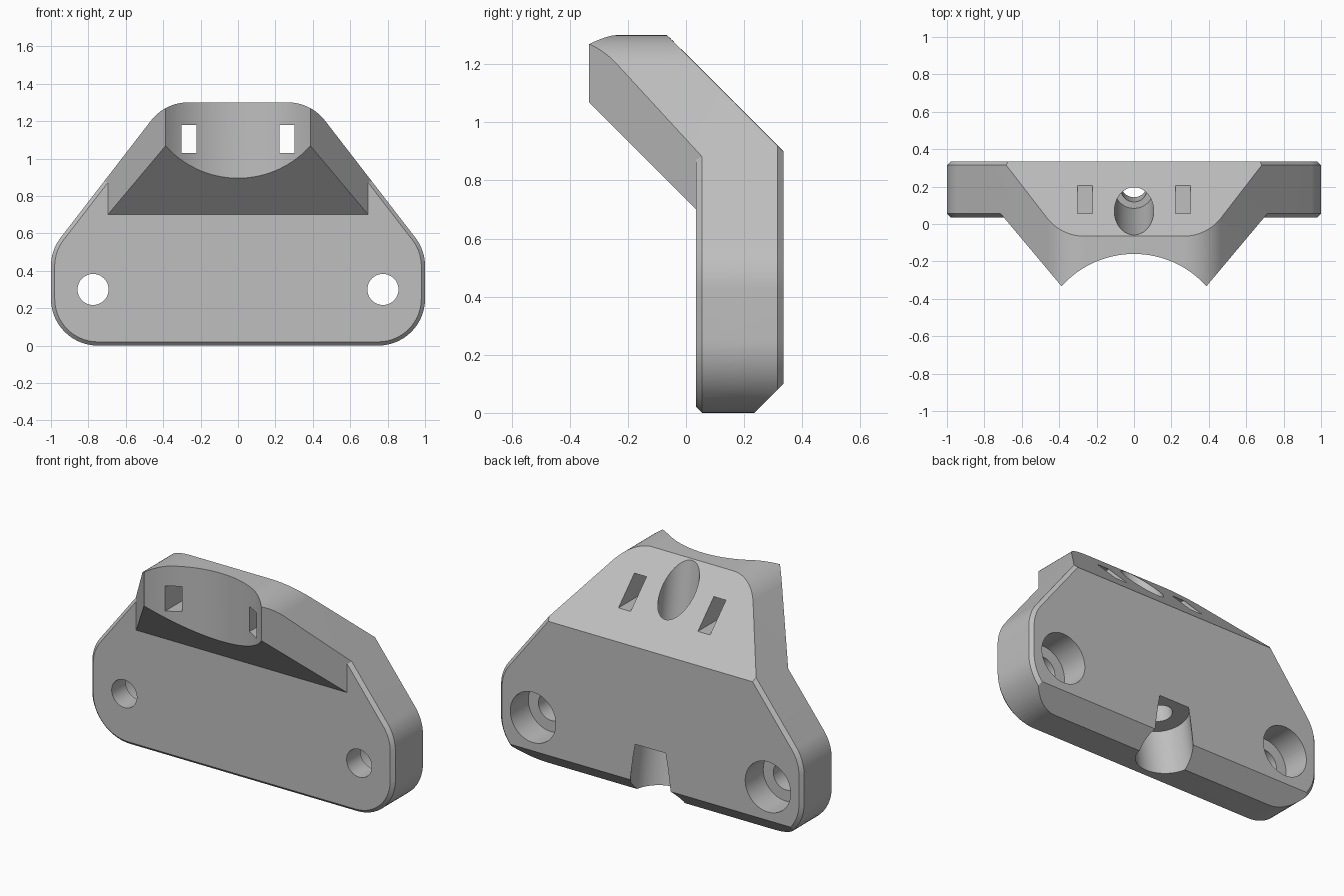
import bpy, bmesh, math
from mathutils import Vector, Matrix

if "Cube" in bpy.data.objects:
    bpy.data.objects.remove(bpy.data.objects["Cube"], do_unlink=True)


def solid(name, rings):
    """Closed solid lofted through rings of equal point count."""
    bm = bmesh.new()
    loops = [[bm.verts.new(p) for p in ring] for ring in rings]
    for a, b in zip(loops, loops[1:]):
        for i in range(len(a)):
            j = (i + 1) % len(a)
            bm.faces.new((a[i], a[j], b[j], b[i]))
    bm.faces.new(loops[0][::-1])
    bm.faces.new(loops[-1])
    bmesh.ops.recalc_face_normals(bm, faces=bm.faces)
    mesh = bpy.data.meshes.new(name)
    bm.to_mesh(mesh)
    bm.free()
    ob = bpy.data.objects.new(name, mesh)
    bpy.context.collection.objects.link(ob)
    return ob


def combine(target, tool, operation="DIFFERENCE"):
    """Apply a boolean and discard the tool."""
    bpy.ops.object.select_all(action="DESELECT")
    bpy.context.view_layer.objects.active = target
    target.select_set(True)
    tool.hide_render = True
    mod = target.modifiers.new("cut", "BOOLEAN")
    mod.operation, mod.object, mod.solver = operation, tool, "EXACT"
    bpy.ops.object.modifier_apply(modifier=mod.name)
    bpy.data.objects.remove(tool, do_unlink=True)


def cylinder(name, radius, start, end, sides=64):
    """Round cutter between two points."""
    start, end = Vector(start), Vector(end)
    turn = (end - start).to_track_quat("Z", "Y")
    circle = [Vector((radius * math.cos(math.tau * i / sides),
                      radius * math.sin(math.tau * i / sides), 0)) for i in range(sides)]
    return solid(name, [[turn @ p + c for p in circle] for c in (start, end)])


def box(name, centre, size, turn=Matrix.Identity(3)):
    signs = ((-1, -1), (1, -1), (1, 1), (-1, 1))
    return solid(name, [[Vector(centre) + turn @ Vector((sx * size[0] / 2, sy * size[1] / 2, sz * size[2] / 2))
                         for sx, sy in signs] for sz in (-1, 1)])


# Front outline: six corners, all rounded with one radius
RADIUS, STEPS = 0.25, 14
half = [Vector((1, 0)), Vector((1, 0.51)), Vector((0.39, 1.30))]
corners = half + [Vector((-p.x, p.y)) for p in reversed(half)]


def outline(y, inset=0.0):
    points = []
    for i, p in enumerate(corners):
        d1 = (p - corners[i - 1]).normalized()
        d2 = (corners[(i + 1) % len(corners)] - p).normalized()
        n1, n2 = Vector((-d1.y, d1.x)), Vector((-d2.y, d2.x))
        centre = p + (n1 + n2) * RADIUS / (1 + n1.dot(n2))
        a1 = math.atan2(-n1.y, -n1.x)
        sweep = math.acos(max(-1, min(1, n1.dot(n2))))
        for k in range(STEPS + 1):
            a = a1 + sweep * k / STEPS
            r = RADIUS - inset
            points.append((centre.x + r * math.cos(a), y, centre.y + r * math.sin(a)))
    return points


# Plate with chamfered rims, and the forward arm tapering in plan
bracket = solid("bracket", [outline(0.035, 0.02), outline(0.055), outline(0.315), outline(0.335, 0.02)])
arm = solid("arm", [outline(-0.5), outline(0.2)])
for s in (-1, 1):
    plan = [(0.717, 0.06), (0.247, -0.5), (0.2, -0.6), (1.5, -0.6), (1.5, 0.06)]
    combine(arm, solid("side_cutter", [[(s * x, y, z) for x, y in plan] for z in (-0.5, 2)]))
combine(bracket, arm, "UNION")

# Bent side profile
profile = [(0.055, 0), (0.235, 0), (0.335, 0.10), (0.335, 0.90), (-0.065, 1.30),
           (-0.5, 1.30), (-0.5, 1.235), (0.035, 0.70), (0.035, 0.02)]
combine(bracket, solid("profile_cutter", [[(x, y, z) for y, z in profile] for x in (-1.5, 1.5)]), "INTERSECT")

# Concave saddle at the front of the arm
combine(bracket, cylinder("saddle_cutter", 0.52, (0, -0.68, 0.5), (0, -0.68, 1.6), 128))

for s in (-1, 1):
    # Slanted tips beside the saddle
    normal = Vector((s * 0.46, -0.8, 0.42)).normalized()
    centre = Vector((s * 0.32, -0.28, 1.30)) + normal * 0.25
    combine(bracket, box("tip_cutter", centre, (0.6, 0.6, 0.5), normal.to_track_quat("Z", "Y").to_matrix()))
    # Strap slots
    combine(bracket, box("slot_cutter", (s * 0.262, 0, 1.105), (0.08, 1.2, 0.15)))
    # Mounting holes with counterbores at the back
    combine(bracket, cylinder("hole_cutter", 0.083, (s * 0.775, -0.2, 0.30), (s * 0.775, 0.6, 0.30)))
    combine(bracket, cylinder("counterbore_cutter", 0.15, (s * 0.775, 0.165, 0.30), (s * 0.775, 0.6, 0.30)))


# Tilted bolt bore: wide top, narrow middle, wider bottom
def axis(z):
    return (0, 0.07 + (1.16 - z) * 0.165, z)


for name, radius, low, high in (("bore_cutter", 0.07, 0.1, 0.8),
                                ("top_bore_cutter", 0.105, 0.45, 1.7),
                                ("bottom_bore_cutter", 0.16, -0.3, 0.30)):
    combine(bracket, cylinder(name, radius, axis(low), axis(high)))

# Material and shading
grey = bpy.data.materials.new("plain grey")
grey.use_nodes = True
colour = (0.52, 0.52, 0.52, 1)
grey.diffuse_color = colour
grey.node_tree.nodes["Principled BSDF"].inputs["Base Color"].default_value = colour
bracket.data.materials.clear()
bracket.data.materials.append(grey)
bpy.context.view_layer.objects.active = bracket
bracket.select_set(True)
bpy.ops.object.shade_smooth_by_angle(angle=math.radians(20))
